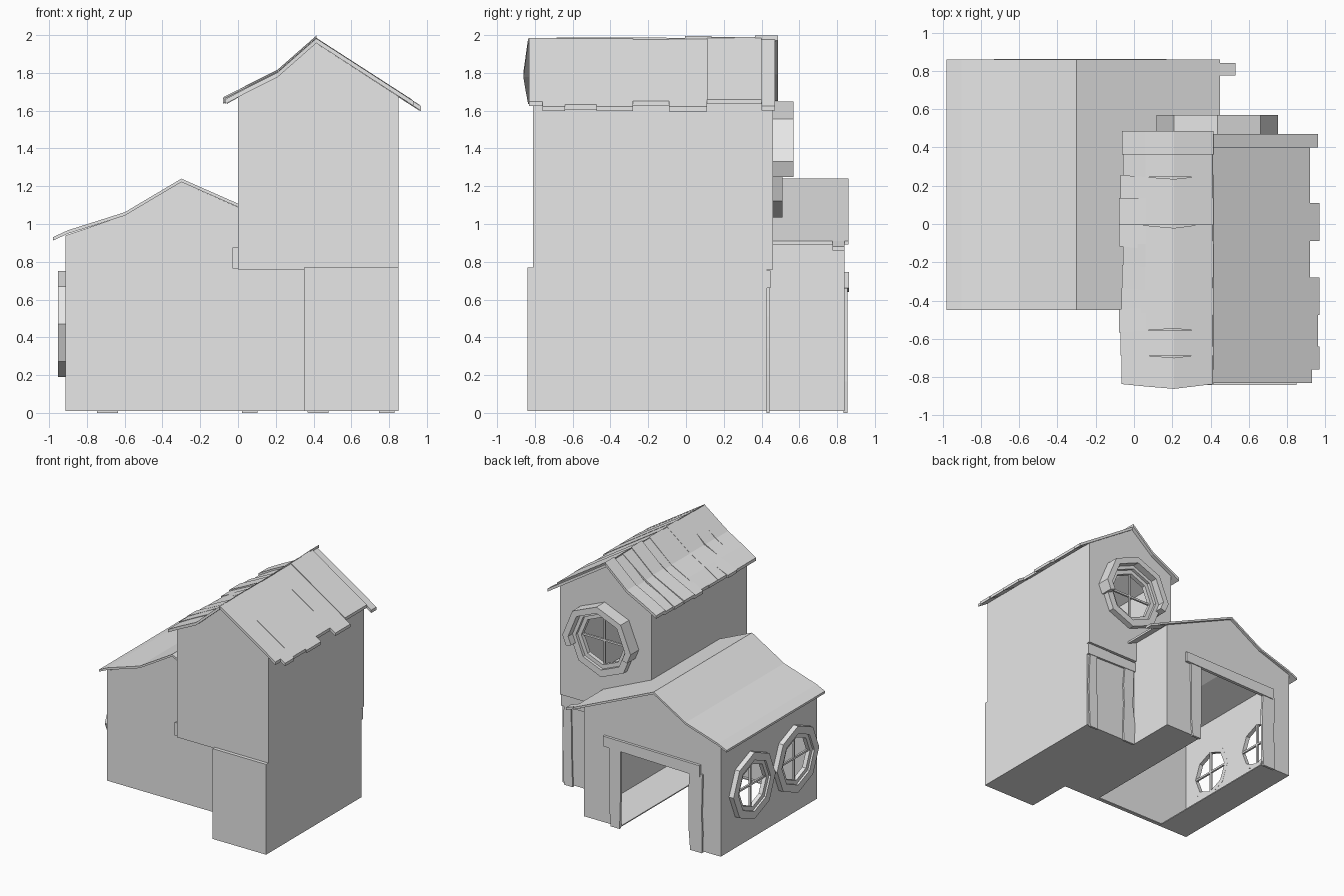
import bpy, bmesh, math, random
from mathutils import Vector

random.seed(4)
cube = bpy.data.objects.get("Cube")
if cube:
    bpy.data.objects.remove(cube)

grey = bpy.data.materials.new("light_grey")
grey.use_nodes = True
grey.diffuse_color = (0.8, 0.8, 0.8, 1)
grey.node_tree.nodes["Principled BSDF"].inputs["Base Color"].default_value = (0.8, 0.8, 0.8, 1)


def finish(name, bm):
    bmesh.ops.recalc_face_normals(bm, faces=bm.faces)
    mesh = bpy.data.meshes.new(name)
    bm.to_mesh(mesh)
    bm.free()
    mesh.materials.append(grey)
    obj = bpy.data.objects.new(name, mesh)
    bpy.context.collection.objects.link(obj)
    return obj


def prism(name, outline, y0, y1):
    """Extrude an xz outline along y."""
    bm = bmesh.new()
    a = [bm.verts.new((x, y0, z)) for x, z in outline]
    b = [bm.verts.new((x, y1, z)) for x, z in outline]
    n = len(outline)
    bm.faces.new(a)
    bm.faces.new(b)
    for i in range(n):
        j = (i + 1) % n
        bm.faces.new((a[i], a[j], b[j], b[i]))
    return finish(name, bm)


def box(name, x0, x1, y0, y1, z0, z1):
    return prism(name, [(x0, z0), (x1, z0), (x1, z1), (x0, z1)], y0, y1)


def sheet(name, path, y0, y1, thick, bow=None):
    """Board following an xz path; bow shifts each path point along y."""
    bow = bow or [0] * len(path)
    bm = bmesh.new()
    rows = [[bm.verts.new((x, y + s, z - d)) for y, d in
             ((y0, 0), (y1, 0), (y1, thick), (y0, thick))]
            for (x, z), s in zip(path, bow)]
    for p, q in zip(rows, rows[1:]):
        for i in range(4):
            j = (i + 1) % 4
            bm.faces.new((p[i], p[j], q[j], q[i]))
    bm.faces.new(rows[0])
    bm.faces.new(rows[-1])
    return finish(name, bm)


def ring(name, place, r_out, r_in, d0, d1, start=0, end=360):
    """Octagonal frame, or a part of one, on a wall."""
    closed = end - start == 360
    angles = [start] + [a for a in range(-45, 361, 45) if start < a < end]
    if not closed:
        angles.append(end)
    bm = bmesh.new()
    rows = []
    for a in angles:
        # Points between corners lie on the straight octagon side
        k = math.cos(math.pi / 8) / math.cos(math.radians(a % 45 - 22.5))
        c, s = math.cos(math.radians(a)) * k, math.sin(math.radians(a)) * k
        rows.append([bm.verts.new(place(r * c, r * s, d)) for r, d in
                     ((r_out, d0), (r_out, d1), (r_in, d1), (r_in, d0))])
    pairs = list(zip(rows, rows[1:])) + ([(rows[-1], rows[0])] if closed else [])
    for p, q in pairs:
        for i in range(4):
            j = (i + 1) % 4
            bm.faces.new((p[i], p[j], q[j], q[i]))
    if not closed:
        bm.faces.new(rows[0])
        bm.faces.new(rows[-1])
    return finish(name, bm)


def octagon_cutter(place, r):
    bm = bmesh.new()
    ends = [[bm.verts.new(place(r * math.cos(i * math.pi / 4), r * math.sin(i * math.pi / 4), d))
             for i in range(8)] for d in (-0.08, 0.08)]
    for e in ends:
        bm.faces.new(e)
    for i in range(8):
        j = (i + 1) % 8
        bm.faces.new((ends[0][i], ends[0][j], ends[1][j], ends[1][i]))
    return finish("window_cutter", bm)


def hollow(obj, cutters):
    """Turn a solid into thin walls, cut the openings, bake the result."""
    shell = obj.modifiers.new("walls", "SOLIDIFY")
    shell.thickness = 0.015
    shell.offset = -1
    for c in cutters:
        c.hide_render = True
        cut = obj.modifiers.new("opening", "BOOLEAN")
        cut.operation = "DIFFERENCE"
        cut.solver = "EXACT"
        cut.object = c
    graph = bpy.context.evaluated_depsgraph_get()
    baked = bpy.data.meshes.new_from_object(obj.evaluated_get(graph))
    obj.modifiers.clear()
    obj.data = baked
    for c in cutters:
        bpy.data.objects.remove(c)


def bars(name, place, r):
    """Crossed glazing bars."""
    for part, hu, hw in (("upright", 0.008, r), ("crossbar", r, 0.008)):
        bm = bmesh.new()
        bmesh.ops.create_cube(bm, size=1)
        for v in bm.verts:
            v.co = Vector(place(v.co.x * 2 * hu, v.co.y * 2 * hw, v.co.z * 0.016))
        finish(f"{name}_{part}", bm)


def post(name, x0, x1, y0, y1, z1):
    """Door post with uneven edges."""
    zs = [z1 * t for t in (0, 0.25, 0.5, 0.75, 1)]
    wob = lambda: random.uniform(-0.012, 0.012)
    outline = [(x0 + wob(), z) for z in zs] + [(x1 + wob(), z) for z in reversed(zs)]
    prism(name, outline, y0, y1)


# Wall placements for the round windows
def tower_place(u, w, d):
    return (0.435 + u, 0.46 + d, 1.33 + w)


def side_place(cy):
    return lambda u, w, d: (-0.912 - d, cy + u, 0.47 + w)


side_windows = [side_place(0.45), side_place(-0.13)]

# Low wing walls with doorway and side windows
wing = prism("wing_walls", [(-0.912, 0.01), (0.36, 0.01), (0.36, 0.93), (-0.3, 1.222),
                            (-0.6, 1.045), (-0.912, 0.94)], -0.44, 0.84)
doorway = box("doorway_cutter", -0.63, 0.02, -0.41, 0.95, -0.1, 0.66)
hollow(wing, [doorway] + [octagon_cutter(p, 0.2) for p in side_windows])

# Tower
box("tower_base", 0.35, 0.85, -0.84, 0.43, 0.01, 0.77)
tower = prism("tower_walls", [(0, 0.76), (0.85, 0.76), (0.85, 1.675), (0.41, 1.96),
                              (0.2, 1.785), (0, 1.68)], -0.81, 0.46)
hollow(tower, [octagon_cutter(tower_place, 0.22)])
box("corner_bracket", -0.03, 0, -0.8, -0.74, 0.765, 0.875)

# Round windows
for i, p in enumerate(side_windows):
    ring(f"side_window_frame_{i}", p, 0.28, 0.215, -0.005, 0.042)
    ring(f"side_window_rim_{i}", p, 0.22, 0.18, -0.01, 0.025)
    bars(f"side_window_{i}", p, 0.19)
ring("tower_window_frame", tower_place, 0.295, 0.235, -0.005, 0.05)
ring("tower_window_rim", tower_place, 0.24, 0.2, -0.01, 0.025)
ring("tower_window_hood", tower_place, 0.318, 0.265, -0.005, 0.11, -16, 196)
bars("tower_window", tower_place, 0.21)

# Door surrounds
post("wing_door_post_right", -0.74, -0.63, 0.835, 0.855, 0.66)
post("wing_door_post_left", 0.02, 0.11, 0.835, 0.855, 0.66)
prism("wing_door_lintel", [(-0.73, 0.64), (0.17, 0.66), (0.17, 0.745), (-0.73, 0.735)], 0.835, 0.862)
post("tower_door_post_left", 0.75, 0.835, 0.425, 0.443, 0.68)
post("tower_door_post_right", 0.37, 0.47, 0.425, 0.443, 0.68)
prism("tower_door_lintel", [(0.35, 0.67), (0.85, 0.66), (0.85, 0.755), (0.35, 0.75)], 0.425, 0.447)

# Wing roof
sheet("wing_roof", [(-0.98, 0.93), (-0.9, 0.967), (-0.6, 1.062), (-0.3, 1.24), (0.45, 0.91)],
      -0.45, 0.86, 0.018)
sheet("wing_roof_end_board", [(0.38, 0.935), (0.53, 0.88)], 0.775, 0.84, 0.02)

# Tower roof, right slope: boards of unequal length
edges = [-0.83, -0.76, -0.64, -0.475, -0.28, -0.09, 0.11, 0.4, 0.47]
for i, reach in enumerate([0.93, 0.97, 0.96, 0.97, 0.92, 0.97, 0.92, 0.96]):
    lift = random.uniform(-0.006, 0.006)
    eave = 1.985 - (reach - 0.41) * 0.645
    sheet(f"right_roof_board_{i}", [(0.41, 1.985 + lift), (reach, eave + lift)],
          edges[i], edges[i + 1], 0.025)

# Tower roof, left slope: bowed overlapping boards
edges = [-0.83, -0.68, -0.56, -0.45, -0.34, -0.22, -0.11, 0, 0.13, 0.25, 0.37, 0.48]
for i, (y0, y1) in enumerate(zip(edges, edges[1:])):
    lift = random.uniform(-0.008, 0.008)
    bend = random.uniform(-0.03, 0.02) if 0 < i < 10 else -0.025 * (i == 0)
    x_end = random.uniform(-0.085, -0.055)
    sheet(f"left_roof_board_{i}",
          [(x_end, 1.668 + lift), (0.06, 1.735 + lift), (0.21, 1.81 + lift), (0.415, 1.99 + lift)],
          y0 - 0.006, y1 + 0.006, 0.025, [0, bend * 0.5, bend, 0])
